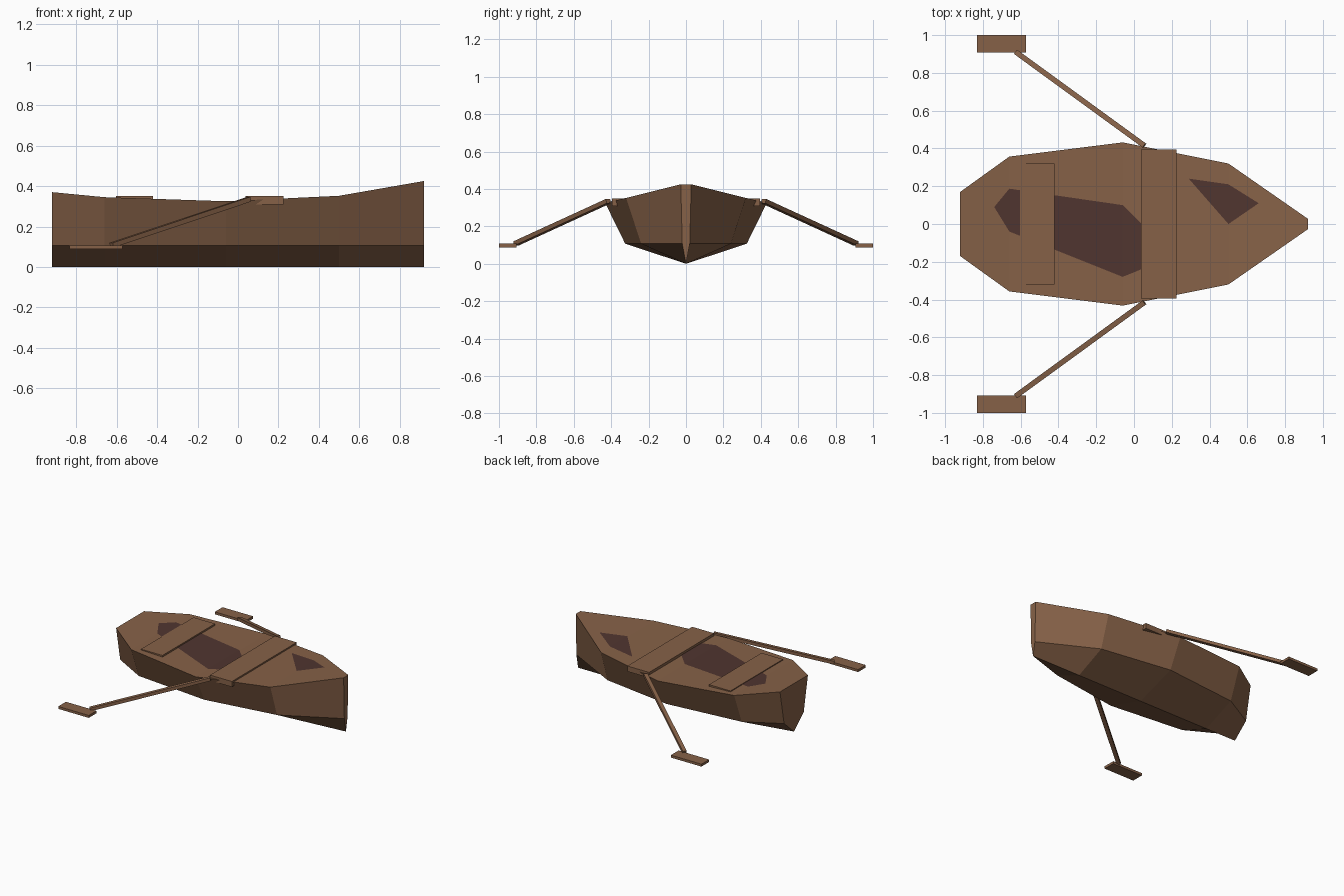
import bpy
import bmesh
from mathutils import Vector

default = bpy.data.objects.get("Cube")
if default:
    bpy.data.objects.remove(default, do_unlink=True)


def material(name, rgb):
    mat = bpy.data.materials.new(name)
    mat.use_nodes = True
    mat.diffuse_color = (*rgb, 1)
    mat.node_tree.nodes["Principled BSDF"].inputs["Base Color"].default_value = (*rgb, 1)
    return mat


WOOD = material("warm brown wood", (0.24, 0.121, 0.064))
DARK = material("dark brown floor", (0.08, 0.036, 0.029))


def finish(name, bm, mat):
    bmesh.ops.recalc_face_normals(bm, faces=bm.faces)
    mesh = bpy.data.meshes.new(name)
    bm.to_mesh(mesh)
    bm.free()
    mesh.materials.append(mat)
    obj = bpy.data.objects.new(name, mesh)
    bpy.context.collection.objects.link(obj)
    return obj


def loft(name, sections, mat):
    """Skin closed cross-sections of equal point count and cap both ends."""
    bm = bmesh.new()
    rings = [[bm.verts.new(p) for p in ring] for ring in sections]
    for a, b in zip(rings, rings[1:]):
        for i in range(len(a)):
            j = (i + 1) % len(a)
            bm.faces.new((a[i], a[j], b[j], b[i]))
    bm.faces.new(rings[0])
    bm.faces.new(rings[-1])
    bmesh.ops.remove_doubles(bm, verts=bm.verts, dist=0.0005)
    return finish(name, bm, mat)


def box(name, low, high, mat):
    ring = lambda x: [(x, low[1], low[2]), (x, high[1], low[2]),
                      (x, high[1], high[2]), (x, low[1], high[2])]
    return loft(name, [ring(low[0]), ring(high[0])], mat)


# Hull stations: x, rim half width, rim height, chine half width
STATIONS = [(-0.92, 0.17, 0.37, 0.12), (-0.66, 0.357, 0.345, 0.265),
            (-0.06, 0.432, 0.325, 0.325), (0.50, 0.32, 0.352, 0.24),
            (0.92, 0.028, 0.425, 0.02)]
CHINE = 0.107

loft("hull", [[(x, 0, 0), (x, c, CHINE), (x, w, z), (x, -w, z), (x, -c, CHINE)]
              for x, w, z, c in STATIONS], WOOD)


def deck_height(x):
    for a, b in zip(STATIONS, STATIONS[1:]):
        if x <= b[0]:
            return a[2] + (b[2] - a[2]) * (x - a[0]) / (b[0] - a[0])
    return STATIONS[-1][2]


def floor_patch(name, spans):
    """Thin dark plate following the deck; spans are x, low y, high y."""
    bm = bmesh.new()
    rows = [[bm.verts.new((x, y, deck_height(x) + 0.003)) for y in (lo, hi)]
            for x, lo, hi in spans]
    for a, b in zip(rows, rows[1:]):
        bm.faces.new((a[0], b[0], b[1], a[1]))
    bmesh.ops.remove_doubles(bm, verts=bm.verts, dist=0.0005)
    obj = finish(name, bm, DARK)
    # Point the plate upwards
    if obj.data.polygons[0].normal.z < 0:
        obj.data.flip_normals()


floor_patch("main_floor", [(-0.74, 0.09, 0.09), (-0.66, -0.04, 0.187),
                           (-0.06, -0.28, 0.1), (0.21, -0.17, -0.17)])
floor_patch("bow_floor", [(0.29, 0.24, 0.24), (0.50, 0.0, 0.21),
                          (0.66, 0.11, 0.11)])

# Benches
box("rear_seat", (-0.603, -0.32, 0.328), (-0.42, 0.32, 0.35), WOOD)
box("middle_seat", (0.038, -0.395, 0.308), (0.224, 0.395, 0.35), WOOD)

# Oars on both sides: slanted square shaft and flat blade
for side, label in ((1, "left"), (-1, "right")):
    inner = Vector((0.055, side * 0.415, 0.335))
    outer = Vector((-0.625, side * 0.91, 0.108))
    along = (outer - inner).normalized()
    across = along.cross(Vector((0, 0, 1))).normalized() * 0.014
    up = across.cross(along).normalized() * 0.012
    corners = (across + up, up - across, -across - up, across - up)
    loft(label + "_oar_shaft",
         [[end + c for c in corners] for end in (inner, outer)], WOOD)
    y0, y1 = sorted((side * 0.907, side * 1.0))
    box(label + "_oar_blade", (-0.832, y0, 0.088), (-0.572, y1, 0.107), WOOD)
